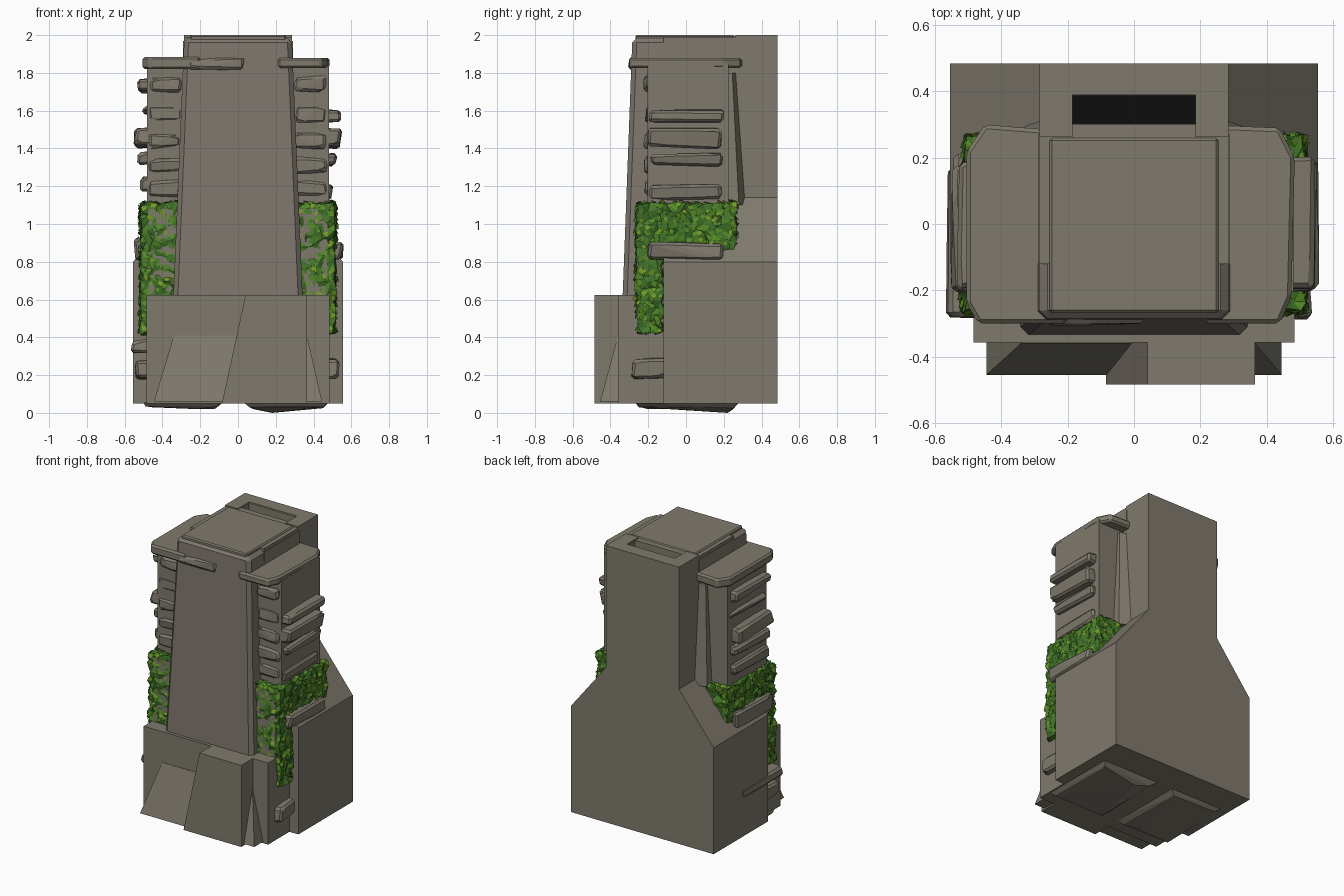
import bpy, bmesh, random
from mathutils import Vector

if "Cube" in bpy.data.objects:
    bpy.data.objects.remove(bpy.data.objects["Cube"])

random.seed(7)


def material(name, rgb):
    m = bpy.data.materials.new(name)
    m.diffuse_color = (*rgb, 1)
    m.use_nodes = True
    m.node_tree.nodes["Principled BSDF"].inputs["Base Color"].default_value = m.diffuse_color
    return m


STONE = material("grey stone", (0.215, 0.195, 0.155))
PANEL = material("warm grey stone", (0.21, 0.185, 0.157))
SOOT = material("soot black", (0.004, 0.004, 0.004))
GREENS = [material("dark leaf green", (0.04, 0.14, 0.02)),
          material("leaf green", (0.06, 0.19, 0.022)),
          material("bright leaf green", (0.09, 0.25, 0.02)),
          material("lime leaf green", (0.18, 0.32, 0.018))]


def finish(name, bm, mats):
    bmesh.ops.recalc_face_normals(bm, faces=bm.faces)
    me = bpy.data.meshes.new(name)
    bm.to_mesh(me)
    bm.free()
    ob = bpy.data.objects.new(name, me)
    bpy.context.collection.objects.link(ob)
    for m in mats:
        me.materials.append(m)
    return ob


def hull(name, pts, mat=STONE, bevel=0.0):
    """Convex block around a few corner points."""
    bm = bmesh.new()
    for p in pts:
        bm.verts.new(p)
    bmesh.ops.convex_hull(bm, input=bm.verts)
    bmesh.ops.dissolve_limit(bm, angle_limit=0.02, verts=bm.verts, edges=bm.edges)
    if bevel:
        bmesh.ops.bevel(bm, geom=bm.edges[:], offset=bevel, segments=1, affect='EDGES')
    return finish(name, bm, [mat])


def rect(x0, x1, y0, y1, z):
    return [(x0, y0, z), (x1, y0, z), (x1, y1, z), (x0, y1, z)]


def box(name, x0, x1, y0, y1, z0, z1, mat=STONE, bevel=0.0):
    return hull(name, rect(x0, x1, y0, y1, z0) + rect(x0, x1, y0, y1, z1), mat, bevel)


def rough_stone(name, x0, x1, y0, y1, z0, z1, rough=0.012):
    """Chipped block: jittered corners, then chamfered edges."""
    j = lambda p: [c + random.uniform(-rough, rough) for c in p]
    pts = rect(x0, x1, y0, y1, z0) + rect(x0, x1, y0, y1, z1)
    return hull(name, [j(p) for p in pts], STONE, 0.013)


# rear body: wide base, sloped shoulders, chimney
profile = [(-.555, .05), (.555, .05), (.555, .8), (.285, 1.14),
           (.285, 1.99), (-.285, 1.99), (-.285, 1.14), (-.555, .8)]
bm = bmesh.new()
face = bm.faces.new([bm.verts.new((x, -.12, z)) for x, z in profile])
ext = bmesh.ops.extrude_face_region(bm, geom=[face])["geom"]
bmesh.ops.translate(bm, vec=(0, .605, 0), verts=[v for v in ext if isinstance(v, bmesh.types.BMVert)])
body = finish("chimney_body", bm, [STONE])

# flue slot cut in the top, with a dark floor
cutter = box("slot_cutter", -.185, .185, .302, .388, 1.5, 2.1)
cutter.hide_render = True
cutter.hide_viewport = True
cut = body.modifiers.new("slot", 'BOOLEAN')
cut.object = cutter
cut.operation = 'DIFFERENCE'
cut.solver = 'EXACT'
box("flue_floor", -.185, .185, .302, .388, 1.5, 1.506, SOOT)

# top plate and raised rim round the slot
box("top_plate", -.255, .255, -.268, .26, 1.96, 2.0, STONE, .008)
box("rear_rim", -.285, .285, .39, .485, 1.985, 2.0)
box("slot_ledge", -.19, .19, .26, .302, 1.98, 1.994)
for s in (-1, 1):
    box("slot_side_rim", *sorted((s * .186, s * .285)), .262, .39, 1.985, 2.0)

# tapering front column and its top collar
hull("front_column", rect(-.345, .345, -.338, .1, .55) + rect(-.285, .285, -.284, .1, 1.985), PANEL, .024)
box("chimney_collar", -.29, .29, -.12, .27, 1.88, 1.97)

# stepped front base with sloped buttress
box("front_base", -.485, .485, -.357, 0, .05, .625)
hull("sloped_buttress", rect(-.445, .445, -.455, -.3, .06) +
     [(-.34, -.36, .41), (.365, -.36, .41), (-.34, -.3, .41), (.365, -.3, .41)])
hull("front_block", [(x, y, z) for y in (-.485, -.3)
                     for x, z in ((-.085, .05), (.365, .05), (.365, .625), (.04, .625))])

# foot slabs
hull("foot_slab_left", rect(-.5, -.08, -.27, .28, .055) +
     [(-.49, -.25, .035), (-.12, -.25, .032), (-.12, .25, .022), (-.46, .25, .03), (-.22, -.2, .02)])
hull("foot_slab_right", rect(.03, .48, -.27, .28, .055) +
     [(.06, -.25, .03), (.45, -.25, .032), (.45, .25, .025), (.08, .25, .02), (.18, .22, 0.0)])

# side walls, corner fillets and wall tops
for s in (-1, 1):
    box("side_wall", *sorted((s * .2, s * .482)), -.205, .225, .7, 1.85)
    box("lower_wall", *sorted((s * .2, s * .475)), -.262, .24, .06, 1.08)
    hull("rear_fillet", [(s * x, y, z) for x, y, z in (
        (.28, .2, 1.8), (.28, .265, 1.8), (.28, .2, 1.1), (.28, .315, 1.1),
        (.325, .2, 1.8), (.325, .245, 1.8), (.36, .2, 1.1), (.36, .28, 1.1))])
hull("wall_cap_left", [(x, y, z) for z in (1.82, 1.885) for x, y in (
    (-.2, -.3), (-.47, -.3), (-.505, -.24), (-.505, .22), (-.45, .3), (-.2, .28))], STONE, .012)
hull("wall_cap_right", [(x, y, z) for z in (1.825, 1.88) for x, y in (
    (.21, -.3), (.44, -.3), (.475, -.22), (.485, .2), (.44, .29), (.2, .3))], STONE, .012)
rough_stone("brow_stone", -.26, .04, -.302, -.24, 1.82, 1.88)

# chipped stones sticking out of each side: side, reach, y0, y1, z0, z1
SIDE_STONES = [
    (1, .54, -.19, .2, 1.54, 1.605), (1, .545, -.2, .18, 1.405, 1.505),
    (1, .52, -.18, .19, 1.31, 1.37), (1, .50, -.19, .19, 1.13, 1.2),
    (1, .53, -.28, -.1, .19, .29), (1, .55, -.2, .2, .82, .9),
    (-1, .525, -.19, .19, 1.7, 1.77), (-1, .505, -.18, .2, 1.58, 1.63),
    (-1, .545, -.2, .18, 1.41, 1.505), (-1, .53, -.18, .19, 1.32, 1.38),
    (-1, .52, -.2, .18, 1.18, 1.25), (-1, .545, -.2, .2, .8, .92),
    (-1, .562, -.28, .18, .32, .39), (-1, .535, -.28, -.1, .18, .27)]
for s, reach, y0, y1, z0, z1 in SIDE_STONES:
    rough_stone("side_stone", *sorted((s * .42, s * reach)), y0, y1, z0, z1)

# shallow stones on the wall fronts and backs
for s in (-1, 1):
    for z in (1.15, 1.27, 1.4, 1.54, 1.7):
        d = random.uniform(.005, .02)
        rough_stone("front_stone", *sorted((s * .3, s * .47)), -.205 - d, -.15, z, z + .08, .009)


# ivy: jittered boxes with loose leaves, greens chosen per face
def ivy(name, x0, x1, y0, y1, z0, z1, cell=.034):
    bm = bmesh.new()
    lo, hi = Vector((x0, y0, z0)), Vector((x1, y1, z1))
    size = hi - lo
    for axis in range(3):
        a, b = (axis + 1) % 3, (axis + 2) % 3
        na, nb = max(2, round(size[a] / cell)), max(2, round(size[b] / cell))
        for end in (lo, hi):
            grid = []
            for i in range(na + 1):
                for k in range(nb + 1):
                    p = Vector((0, 0, 0))
                    p[axis] = end[axis]
                    p[a] = lo[a] + size[a] * i / na
                    p[b] = lo[b] + size[b] * k / nb
                    grid.append(bm.verts.new(p))
            for i in range(na):
                for k in range(nb):
                    q = i * (nb + 1) + k
                    bm.faces.new((grid[q], grid[q + nb + 1], grid[q + nb + 2], grid[q + 1]))
    bmesh.ops.remove_doubles(bm, verts=bm.verts, dist=.002)
    bmesh.ops.recalc_face_normals(bm, faces=bm.faces)
    for v in bm.verts:
        v.co += Vector([random.uniform(-.011, .011) for _ in range(3)])
    bmesh.ops.triangulate(bm, faces=bm.faces)
    bm.normal_update()
    for f in bm.faces[:]:
        f.material_index = random.choice((0, 0, 1, 1, 1, 2))
        if random.random() < .45:
            n, c = f.normal.copy(), f.calc_center_median()
            u = (f.verts[0].co - c).normalized()
            w = n.cross(u)
            r = random.uniform(.013, .024)
            tip = c + n * .012
            leaf = bm.faces.new([bm.verts.new(p) for p in (
                tip + u * r, c + n * .005 + w * r * .7, c + n * .002 - u * r, c + n * .005 - w * r * .7)])
            leaf.material_index = random.choice((1, 2, 2, 3))
    me = bpy.data.meshes.new(name)
    bm.to_mesh(me)
    bm.free()
    for g in GREENS:
        me.materials.append(g)
    bpy.context.collection.objects.link(bpy.data.objects.new(name, me))


for s, side in ((-1, "left"), (1, "right")):
    xs = sorted((s * .3, s * .512))
    ivy("ivy_front_" + side, *xs, -.262, -.125, .42, 1.11)
    ivy("ivy_band_" + side, *xs, -.135, .262, .87, 1.11)
